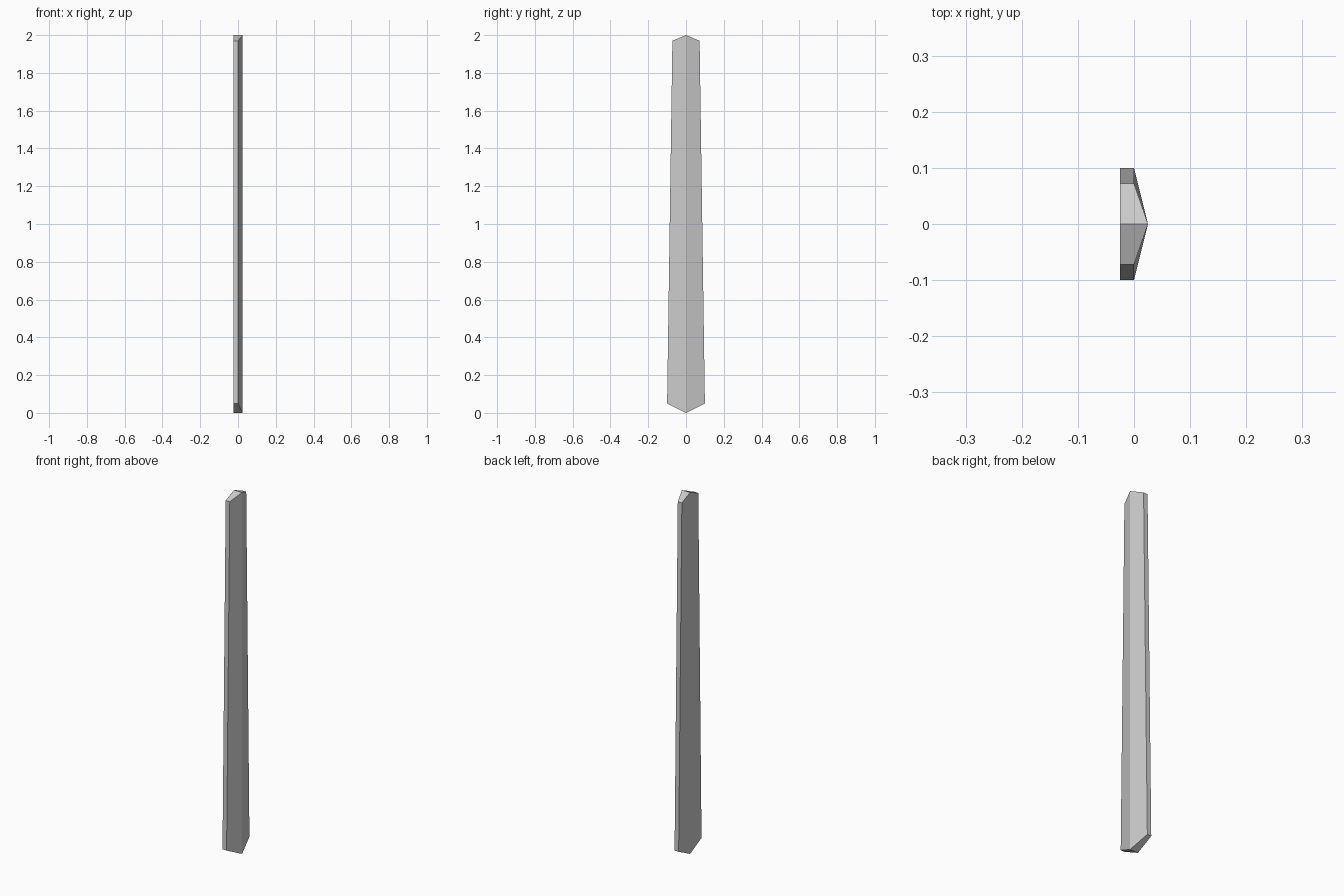
import bpy, bmesh

if "Cube" in bpy.data.objects:
    bpy.data.objects.remove(bpy.data.objects["Cube"])

# Outline of the tapered plank (y, z); centre points at index 0 and 3
outline = [(0, 0), (0.1, 0.05), (0.072, 1.97), (0, 2), (-0.072, 1.97), (-0.1, 0.05)]

bm = bmesh.new()
# Flat back, and a front outline whose centre points stand proud as a ridge
back = [bm.verts.new((-0.025, y, z)) for y, z in outline]
front = [bm.verts.new((0.025 if y == 0 else 0, y, z)) for y, z in outline]

# Back face, rim and two sloping front faces
bm.faces.new(back)
for i in range(6):
    j = (i + 1) % 6
    bm.faces.new((back[i], back[j], front[j], front[i]))
bm.faces.new(front[0:4])
bm.faces.new(front[3:] + front[:1])
bmesh.ops.recalc_face_normals(bm, faces=bm.faces)

mesh = bpy.data.meshes.new("plank")
bm.to_mesh(mesh)
bm.free()
bpy.context.collection.objects.link(bpy.data.objects.new("plank", mesh))
